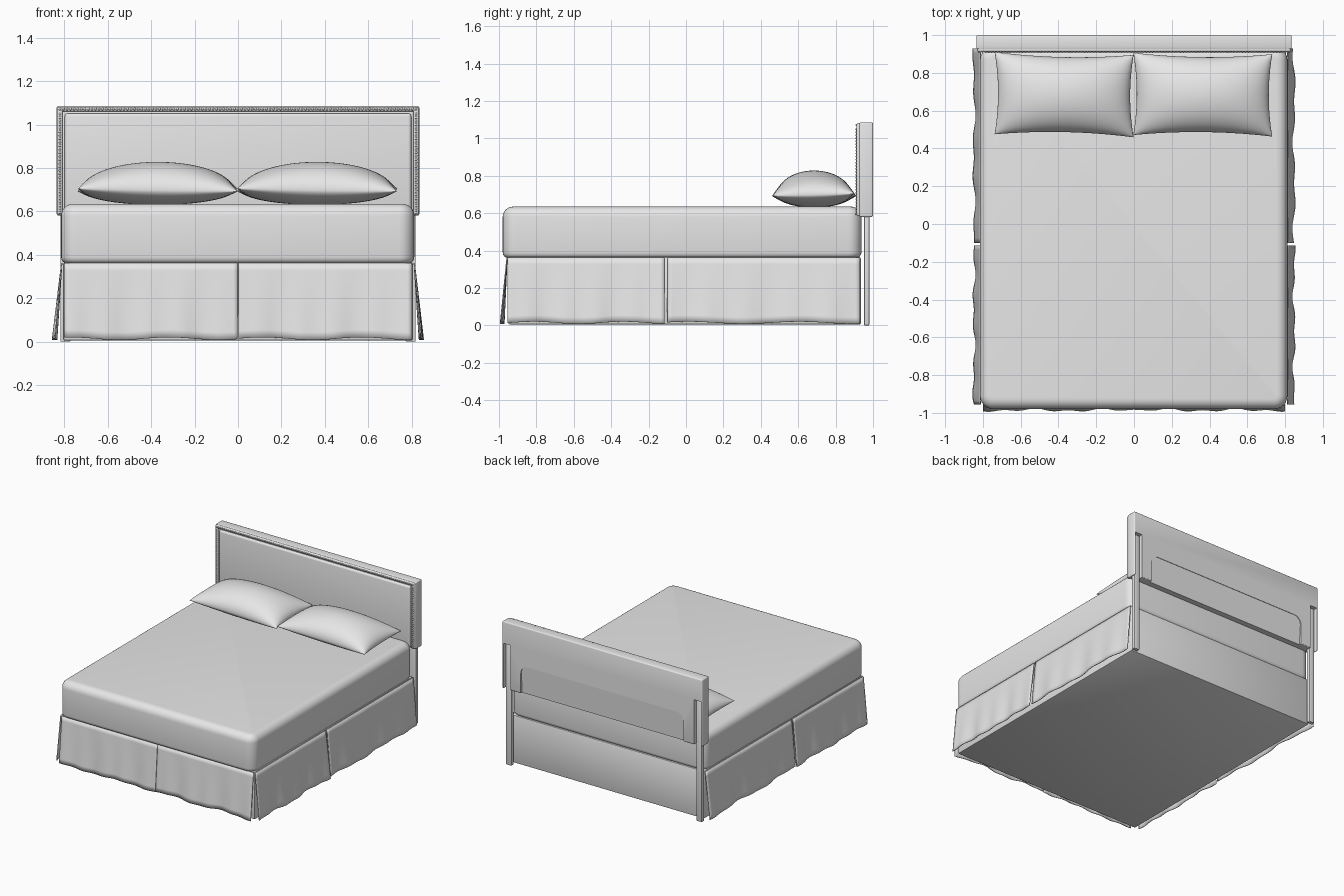
import bpy, bmesh, math
from mathutils import Matrix, Vector

if "Cube" in bpy.data.objects:
    bpy.data.objects.remove(bpy.data.objects["Cube"])

fabric = bpy.data.materials.new("light_grey")
fabric.diffuse_color = (0.8, 0.8, 0.8, 1)
fabric.use_nodes = True
fabric.node_tree.nodes["Principled BSDF"].inputs["Base Color"].default_value = fabric.diffuse_color


def finish(bm, name, angle=35):
    bmesh.ops.recalc_face_normals(bm, faces=bm.faces[:])
    me = bpy.data.meshes.new(name)
    bm.to_mesh(me)
    bm.free()
    ob = bpy.data.objects.new(name, me)
    bpy.context.collection.objects.link(ob)
    me.materials.append(fabric)
    bpy.ops.object.select_all(action='DESELECT')
    ob.select_set(True)
    bpy.context.view_layer.objects.active = ob
    if angle:
        bpy.ops.object.shade_smooth_by_angle(angle=math.radians(angle))
    return ob


def box_bm(x0, x1, y0, y1, z0, z1):
    bm = bmesh.new()
    bmesh.ops.create_cube(bm, size=1)
    for v in bm.verts:
        v.co = ((x0 + x1) / 2 + v.co.x * (x1 - x0),
                (y0 + y1) / 2 + v.co.y * (y1 - y0),
                (z0 + z1) / 2 + v.co.z * (z1 - z0))
    return bm


def bevel(bm, rule, width, segments):
    edges = [e for e in bm.edges if rule(*[v.co for v in e.verts])]
    bmesh.ops.bevel(bm, geom=edges, offset=width, segments=segments,
                    profile=0.5, affect='EDGES', clamp_overlap=True)


def box(name, dims, width=0.0, segments=3):
    bm = box_bm(*dims)
    if width:
        bevel(bm, lambda a, b: True, width, segments)
    return finish(bm, name)


def along_z(a, b):
    return abs(a.z - b.z) > 0.1


def cut(target, cutter):
    mod = target.modifiers.new("cut", 'BOOLEAN')
    mod.operation, mod.object, mod.solver = 'DIFFERENCE', cutter, 'EXACT'
    bpy.ops.object.select_all(action='DESELECT')
    target.select_set(True)
    bpy.context.view_layer.objects.active = target
    bpy.ops.object.modifier_apply(modifier=mod.name)
    bpy.data.objects.remove(cutter)


# box base
box("box_base", (-0.805, 0.805, -0.95, 0.935, 0.005, 0.365), 0.008, 2)

# mattress with rounded corners, top and bottom
bm = box_bm(-0.815, 0.812, -0.98, 0.938, 0.36, 0.635)
bevel(bm, along_z, 0.07, 6)
bevel(bm, lambda a, b: min(a.z, b.z) > 0.63, 0.055, 6)
bevel(bm, lambda a, b: max(a.z, b.z) < 0.365, 0.03, 4)
finish(bm, "mattress", 50)


# bed skirt: flared wavy cloth panels
def skirt(name, start, end, out, flare, phase):
    start, end, out = Vector(start), Vector(end), Vector(out)
    bm = bmesh.new()
    nu, nv = 40, 10
    rows = []
    for j in range(nv + 1):
        t = j / nv
        row = []
        for i in range(nu + 1):
            u = i / nu
            wave = 0.5 * math.sin(u * 13 + phase) + 0.5 * math.sin(u * 29 + 2 * phase)
            p = start.lerp(end, u) + out * (flare * t + 0.010 * wave * t)
            p.z = 0.362 - t * (0.348 - 0.006 * math.sin(u * 11 + phase * 3))
            row.append(bm.verts.new(p))
        rows.append(row)
    for j in range(nv):
        for i in range(nu):
            bm.faces.new((rows[j][i], rows[j][i + 1], rows[j + 1][i + 1], rows[j + 1][i]))
    ob = finish(bm, name, 60)
    mod = ob.modifiers.new("thickness", 'SOLIDIFY')
    mod.thickness, mod.offset = 0.006, 0


skirt("skirt_front_left", (-0.8, -0.957, 0), (-0.002, -0.957, 0), (0, -1, 0), 0.026, 0.4)
skirt("skirt_front_right", (0.002, -0.957, 0), (0.8, -0.957, 0), (0, -1, 0), 0.026, 2.1)
for side, sx in (("left", -1), ("right", 1)):
    skirt("skirt_side_front_" + side, (sx * 0.812, -0.955, 0), (sx * 0.812, -0.115, 0),
          (sx, 0, 0), 0.033, 1.0 + sx)
    skirt("skirt_side_back_" + side, (sx * 0.812, -0.10, 0), (sx * 0.812, 0.93, 0),
          (sx, 0, 0), 0.033, 3.3 + sx)


# pillows: puffed grids with drawn-out corners
def pillow(name, cx, skew):
    bm = bmesh.new()
    n = 36
    for sign, height in ((1, 0.13), (-1, 0.068)):
        grid = []
        for j in range(n + 1):
            v = math.sin((j / n - 0.5) * math.pi)
            row = []
            for i in range(n + 1):
                u = math.sin((i / n - 0.5) * math.pi)
                puff = (max(0, 1 - u * u) * max(0, 1 - v * v)) ** 0.5
                x = cx + 0.368 * u * (1 - 0.05 * (1 - v * v))
                y = 0.685 + 0.218 * v * (1 - 0.09 * (1 - u * u)) + skew * u
                z = 0.698 + sign * height * puff + 0.006 * u * v
                row.append(bm.verts.new((x, y, z)))
            grid.append(row)
        for j in range(n):
            for i in range(n):
                bm.faces.new((grid[j][i], grid[j][i + 1], grid[j + 1][i + 1], grid[j + 1][i]))
    bmesh.ops.remove_doubles(bm, verts=bm.verts[:], dist=0.0002)
    finish(bm, name, 70)


pillow("pillow_left", -0.370, -0.008)
pillow("pillow_right", 0.364, -0.004)

# headboard body, with leg slots and a slanted hollow cut in the back
board = box("headboard", (-0.835, 0.835, 0.926, 1.0, 0.58, 1.085), 0.008, 3)
bm = box_bm(-0.68, 0.68, -0.03, 0.03, -0.2, 0.2)
bevel(bm, lambda a, b: abs(a.y - b.y) > 0.05, 0.06, 6)
bmesh.ops.transform(bm, matrix=Matrix.Translation((0, 1.012, 0.59)) @
                    Matrix.Rotation(math.radians(-4), 4, 'X'), verts=bm.verts[:])
cut(board, finish(bm, "hollow_cutter", 0))
for side, sx in (("left", -1), ("right", 1)):
    xs = sorted((sx * 0.765, sx * 0.825))
    cut(board, box("slot_cutter", (*xs, 0.95, 1.05, 0.5, 0.92)))
    # headboard legs standing in the slots
    xl = sorted((sx * 0.772, sx * 0.818))
    box("headboard_leg_" + side, (*xl, 0.952, 0.98, 0, 0.915), 0.004, 2)
bpy.ops.object.select_all(action='DESELECT')
board.select_set(True)
bpy.context.view_layer.objects.active = board
bpy.ops.object.shade_smooth_by_angle(angle=math.radians(30))

# padded front panel and its raised border
box("headboard_pad", (-0.798, 0.798, 0.908, 0.94, 0.59, 1.052), 0.014, 4)
for side, sx in (("left", -1), ("right", 1)):
    xs = sorted((sx * 0.808, sx * 0.832))
    box("border_" + side, (*xs, 0.912, 0.94, 0.585, 1.08), 0.008, 3)
box("border_top", (-0.83, 0.83, 0.912, 0.94, 1.06, 1.082), 0.008, 3)

# nail heads along the border
bm = bmesh.new()
spots = [(-0.82 + 1.64 * i / 100, 1.071) for i in range(101)]
spots += [(sx * 0.82, 0.595 + 0.0162 * i) for i in range(29) for sx in (-1, 1)]
for x, z in spots:
    bmesh.ops.create_icosphere(bm, subdivisions=1, radius=0.0065,
                               matrix=Matrix.Translation((x, 0.912, z)))
finish(bm, "nail_heads", 60)
